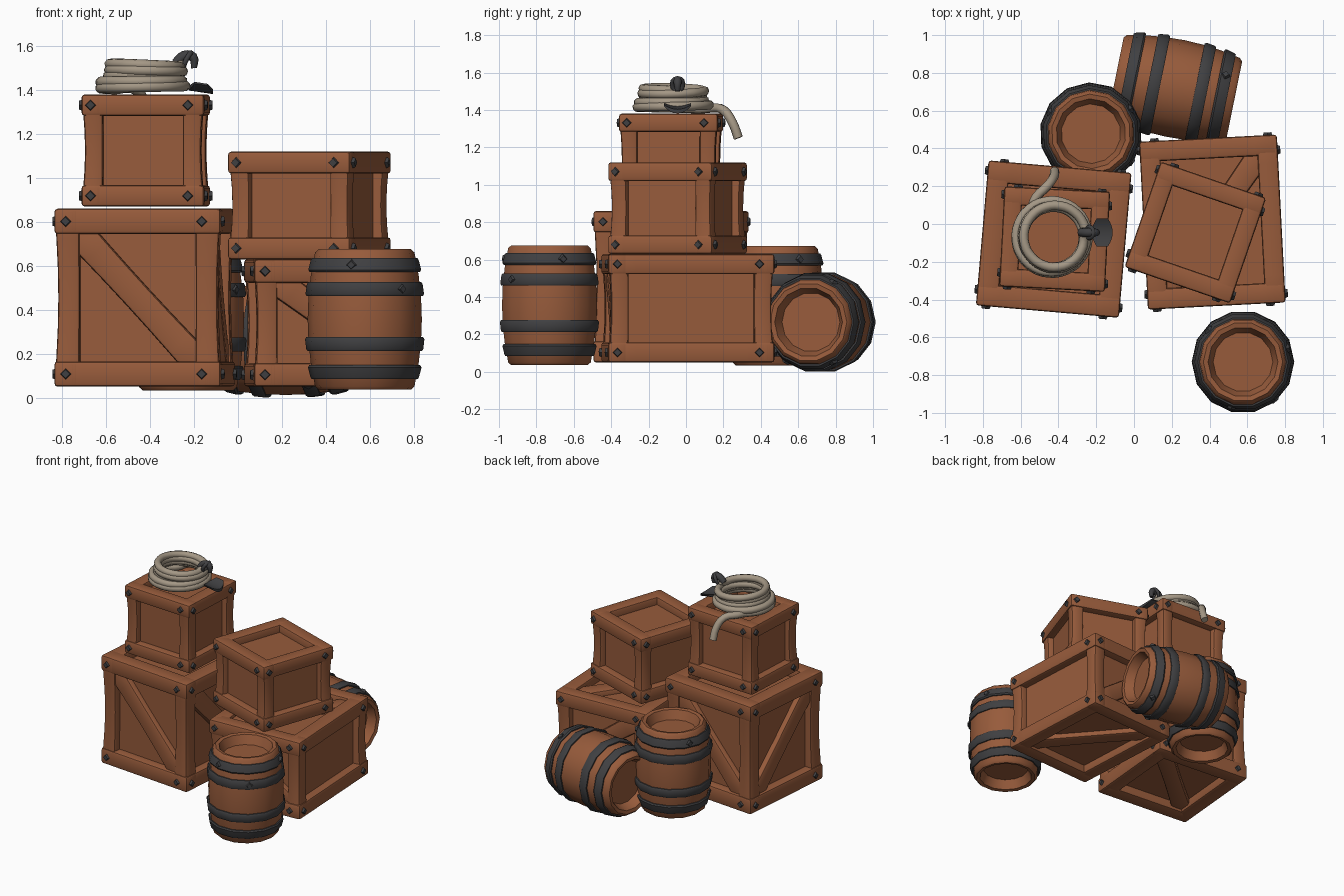
import bpy, bmesh, math
from mathutils import Vector, Matrix

if "Cube" in bpy.data.objects:
    bpy.data.objects.remove(bpy.data.objects["Cube"], do_unlink=True)


def material(name, rgb):
    m = bpy.data.materials.new(name)
    m.use_nodes = True
    m.diffuse_color = (*rgb, 1)
    m.node_tree.nodes["Principled BSDF"].inputs["Base Color"].default_value = (*rgb, 1)
    return m


WOOD = material("warm brown wood", (0.31, 0.105, 0.044))
IRON = material("dark iron", (0.05, 0.05, 0.053))
ROPE = material("pale rope", (0.37, 0.31, 0.235))


def finish(bm, name, mat, matrix, angle=35):
    bmesh.ops.recalc_face_normals(bm, faces=bm.faces)
    me = bpy.data.meshes.new(name)
    bm.to_mesh(me)
    bm.free()
    me.materials.append(mat)
    me.shade_smooth()
    me.set_sharp_from_angle(angle=math.radians(angle))
    ob = bpy.data.objects.new(name, me)
    ob.matrix_world = matrix
    bpy.context.collection.objects.link(ob)


def placed(x, y, z, turn):
    return Matrix.Translation((x, y, z)) @ Matrix.Rotation(math.radians(turn), 4, 'Z')


# Square timber from a to b, worn thinner towards its middle
def beam(bm, a, b, normal, width, thick, wear, bow=0):
    a, b, n = Vector(a), Vector(b), Vector(normal)
    side = (b - a).cross(n).normalized()
    inward = -((a + b) / 2).normalized()
    rings = []
    for i in range(7):
        f = i / 6
        curve = math.sin(math.pi * f)
        s = (1 - wear * curve) / 2
        c = a.lerp(b, f) + inward * bow * curve
        rings.append([bm.verts.new(c + side * u * width * s + n * v * thick * s)
                      for u, v in ((-1, -1), (1, -1), (1, 1), (-1, 1))])
    faces = [bm.faces.new(rings[0]), bm.faces.new(rings[-1])]
    for r, q in zip(rings, rings[1:]):
        faces += [bm.faces.new((r[k], r[(k + 1) % 4], q[(k + 1) % 4], q[k])) for k in range(4)]
    bmesh.ops.recalc_face_normals(bm, faces=faces)
    edges = {e for f in faces for e in f.edges if e.calc_face_angle(0) > 1}
    bmesh.ops.bevel(bm, geom=list(edges), offset=0.015, segments=2, profile=0.5, affect='EDGES')


# Crate: sunken panels, twelve frame timbers, optional braces and corner studs
def crate(name, size, place, t, braces=()):
    bm = bmesh.new()
    h = Vector(size) / 2
    depth = t * 0.55
    inner = Matrix.Diagonal((*[2 * (c - depth) for c in h], 1))
    bmesh.ops.create_cube(bm, size=1, matrix=inner)
    for axis in range(3):
        p, q = [k for k in range(3) if k != axis]
        wear, bow = (0.14, 0.012) if axis == 2 else (0, 0)
        for sp in (-1, 1):
            for sq in (-1, 1):
                a = Vector()
                a[p], a[q] = sp * (h[p] - t / 2), sq * (h[q] - t / 2)
                b = a.copy()
                a[axis], b[axis] = -h[axis], h[axis]
                n = Vector()
                n[p] = 1
                beam(bm, a, b, n, t, t, wear, bow)
    for axis, sign, lean in braces:
        p, q = [k for k in range(3) if k != axis]
        n = Vector()
        n[axis] = sign
        a = n * (h[axis] - depth)
        b = a.copy()
        a[p], a[q] = t * 0.8 - h[p], lean * (t * 0.8 - h[q])
        b[p], b[q] = -a[p], -a[q]
        beam(bm, a, b, n, t * 1.2, t * 0.75, 0.1)
    finish(bm, name, WOOD, place)

    # studs sit a little to the left of each corner's middle
    studs = bmesh.new()
    for axis in (0, 1):
        for s in (-1, 1):
            n = Vector()
            n[axis] = s
            left = n.cross(Vector((0, 0, 1)))
            for u in (-1, 1):
                for v in (-1, 1):
                    c = n * h[axis] + left * (u * (h[1 - axis] - t * 0.6) + 0.016)
                    c.z = v * (h.z - t * 0.5)
                    m = Matrix.Translation(c) @ n.to_track_quat('Z', 'Y').to_matrix().to_4x4()
                    bmesh.ops.create_cone(studs, cap_ends=True, segments=4, radius1=0.03,
                                          radius2=0.02, depth=0.028, matrix=m)
    finish(studs, name + "_studs", IRON, place)


X, Y, Z = range(3)
crate("large_crate", (0.76, 0.77, 0.81), placed(-0.425, -0.08, 0.455, -5), 0.115,
      [(X, -1, -1), (X, 1, -1), (Y, -1, -1), (Y, 1, 1), (Z, -1, 1)])
crate("top_crate", (0.56, 0.53, 0.51), placed(-0.42, -0.08, 1.125, -3), 0.097)
crate("long_crate", (0.73, 0.89, 0.58), placed(0.415, 0.01, 0.34, 3), 0.108,
      [(Y, -1, -1), (Y, 1, -1), (Z, -1, -1), (Z, 1, 1)])
crate("tilted_crate", (0.59, 0.59, 0.49), placed(0.325, -0.045, 0.875, -19), 0.1)


# Turned shapes for barrels and hoops
def lathe(bm, profile, sides=14, closed=False):
    rings = []
    for r, z in profile:
        rings.append([bm.verts.new((r * math.cos(k * math.tau / sides),
                                    r * math.sin(k * math.tau / sides), z)) for k in range(sides)])
    pairs = list(zip(rings, rings[1:]))
    if closed:
        pairs.append((rings[-1], rings[0]))
    else:
        bm.faces.new(rings[0])
        bm.faces.new(rings[-1])
    for a, b in pairs:
        for k in range(sides):
            j = (k + 1) % sides
            bm.faces.new((a[k], a[j], b[j], b[k]))


def stave_radius(z):
    return 0.26 - 0.037 * (z / 0.32) ** 2


def barrel(name, place):
    bm = bmesh.new()
    outer = [(stave_radius(z), z) for z in (-0.305, -0.2, -0.1, 0, 0.1, 0.2, 0.305)]
    end = [(0.21, 0.32), (0.185, 0.315), (0.158, 0.25)]
    lathe(bm, [(r, -z) for r, z in reversed(end)] + outer + end)
    finish(bm, name, WOOD, place, 40)
    hoops, studs = bmesh.new(), bmesh.new()
    for z, angles in ((-0.24, ()), (-0.112, ()), (0.138, (-50,)), (0.248, (-104, 17, 137))):
        lo, hi = z - 0.032, z + 0.032
        ro, ri = stave_radius(lo), stave_radius(hi)
        lathe(hoops, [(ro - 0.02, lo), (ro + 0.008, lo), (ro + 0.014, lo + 0.01),
                      (ri + 0.014, hi - 0.01), (ri + 0.008, hi), (ri - 0.02, hi)], closed=True)
        for angle in angles:
            m = (Matrix.Rotation(math.radians(angle), 4, 'Z')
                 @ Matrix.Translation((stave_radius(z) + 0.011, 0, z))
                 @ Matrix.Rotation(math.pi / 2, 4, 'Y'))
            bmesh.ops.create_cone(studs, cap_ends=True, segments=4, radius1=0.028,
                                  radius2=0.018, depth=0.018, matrix=m)
    finish(hoops, name + "_hoops", IRON, place, 40)
    finish(studs, name + "_studs", IRON, place)


barrel("front_barrel", placed(0.577, -0.73, 0.356, 0))
barrel("back_barrel", placed(-0.228, 0.478, 0.353, 15))
barrel("lying_barrel", placed(0.217, 0.718, 0.266, -11.5)
       @ Matrix.Rotation(math.pi / 2, 4, 'Y') @ Matrix.Rotation(math.pi / 14, 4, 'Z'))


# Round tubes along a path, with optional taper
def tube(name, points, radius, mat, taper=None, cyclic=False):
    cu = bpy.data.curves.new(name, 'CURVE')
    cu.dimensions = '3D'
    cu.bevel_depth = radius
    cu.bevel_resolution = 2
    cu.resolution_u = 3
    cu.use_fill_caps = True
    sp = cu.splines.new('BEZIER')
    sp.bezier_points.add(len(points) - 1)
    sp.use_cyclic_u = cyclic
    for i, (bp, p) in enumerate(zip(sp.bezier_points, points)):
        bp.co = p
        bp.handle_left_type = bp.handle_right_type = 'AUTO'
        bp.radius = taper[i] if taper else 1
    cu.materials.append(mat)
    ob = bpy.data.objects.new(name, cu)
    bpy.context.collection.objects.link(ob)


# Coiled rope with its tail hanging over the crate edge
path = [(-0.42, 0.28, 1.25), (-0.425, 0.25, 1.33), (-0.46, 0.2, 1.4), (-0.52, 0.14, 1.41)]
steps = 60
start, sweep = 2.2, math.tau * 5 - 2.2
for i in range(steps + 1):
    f = i / steps
    a = start + sweep * f
    r = 0.182 + 0.014 * math.sin(f * 9) - 0.038 * f * f
    path.append((-0.44 + 0.025 * f + r * math.cos(a), -0.07 + r * math.sin(a),
                 1.405 + 0.115 * f - 0.012 * math.cos(a) * f))
path.append((-0.265, -0.03, 1.53))
tube("coiled_rope", path, 0.025, ROPE)

# Iron hook: curled eye bound to the rope, and a curved claw plate resting on the crate
y = -0.045
tube("hook_eye", [(-0.285, y, 1.52), (-0.245, y, 1.555), (-0.205, y, 1.55), (-0.2, y, 1.5)],
     0.022, IRON, [1, 1.1, 1, 0.6])
tube("hook_knot", [(-0.235, y - 0.03, 1.54), (-0.215, y, 1.57), (-0.235, y + 0.03, 1.54),
                   (-0.25, y, 1.5)], 0.012, IRON, cyclic=True)
claw = bmesh.new()
rings = []
for i in range(9):
    f = i / 4 - 1
    half, lift = 0.055 - 0.025 * f * f, 0.035 * f * f
    thick = 0.022 - 0.014 * f * f
    rings.append([claw.verts.new((sx * half, 0.073 * f, lift + up * thick - 0.15 * sx * half))
                  for sx, up in ((-1, 0), (1, 0), (1, 1), (-1, 1))])
claw.faces.new(rings[0])
claw.faces.new(rings[-1])
for r, q in zip(rings, rings[1:]):
    for k in range(4):
        claw.faces.new((r[k], r[(k + 1) % 4], q[(k + 1) % 4], q[k]))
finish(claw, "hook_claw", IRON, placed(-0.168, y, 1.39, 0))
